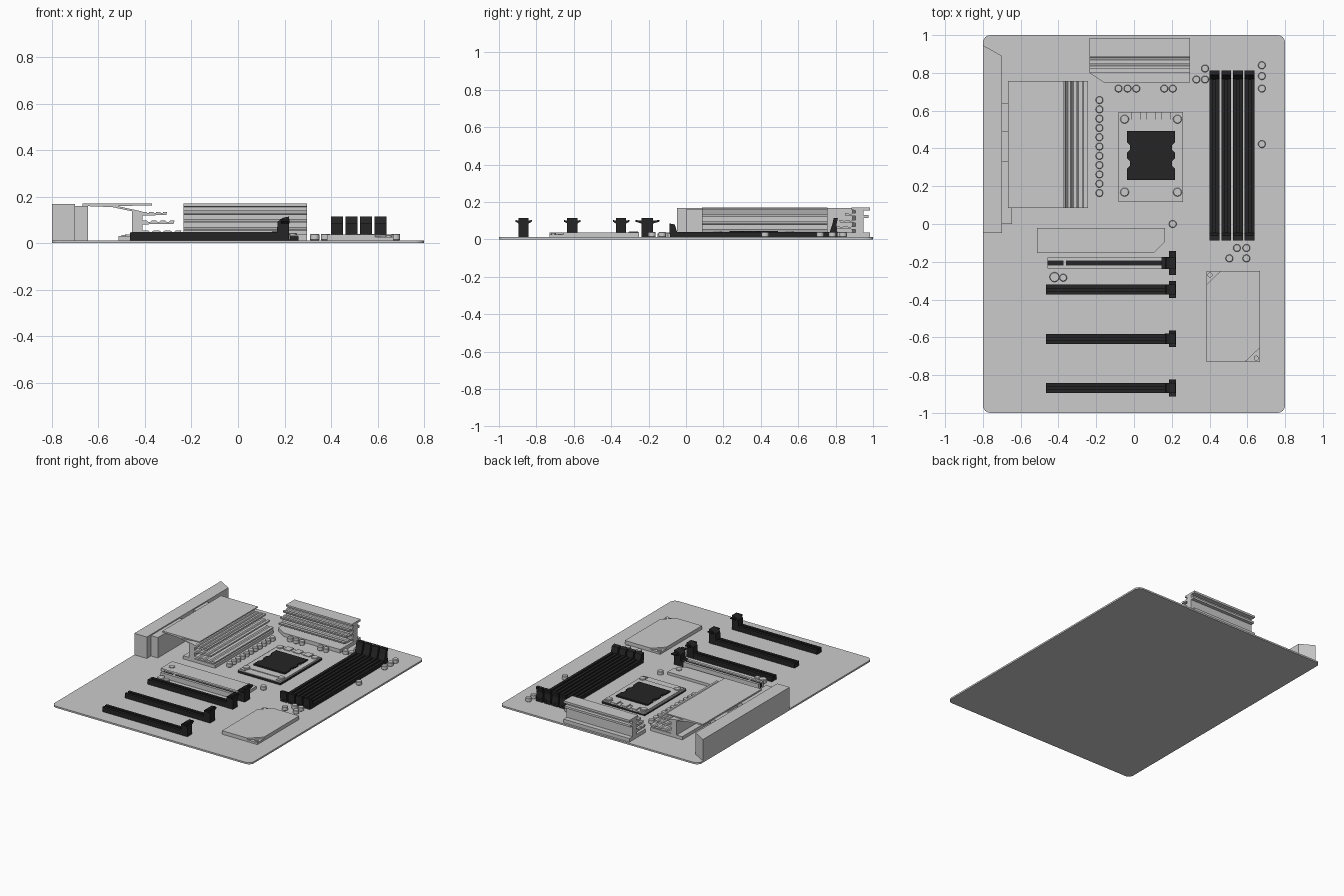
import bpy, bmesh, math

if "Cube" in bpy.data.objects:
    bpy.data.objects.remove(bpy.data.objects["Cube"])

dark = bpy.data.materials.new("dark_plastic")
dark.diffuse_color = (0.018, 0.018, 0.018, 1)
dark.use_nodes = True
dark.node_tree.nodes["Principled BSDF"].inputs["Base Color"].default_value = dark.diffuse_color
TOP = 0.012  # upper surface of the board


def finish(name, bm, mat=None):
    bmesh.ops.recalc_face_normals(bm, faces=bm.faces)
    me = bpy.data.meshes.new(name)
    bm.to_mesh(me)
    bm.free()
    ob = bpy.data.objects.new(name, me)
    bpy.context.collection.objects.link(ob)
    if mat:
        me.materials.append(mat)
    return ob


def prism(name, pts, a, b, axis='z', mat=None):
    """Extrude a 2D outline from a to b along one axis."""
    place = {'x': lambda u, v: (a, u, v), 'y': lambda u, v: (u, a, v), 'z': lambda u, v: (u, v, a)}[axis]
    bm = bmesh.new()
    face = bm.faces.new([bm.verts.new(place(u, v)) for u, v in pts])
    new = bmesh.ops.extrude_face_region(bm, geom=[face])['geom']
    d = [b - a if axis == k else 0 for k in 'xyz']
    bmesh.ops.translate(bm, vec=d, verts=[g for g in new if isinstance(g, bmesh.types.BMVert)])
    return finish(name, bm, mat)


def rect(x0, x1, y0, y1):
    return [(x0, y0), (x1, y0), (x1, y1), (x0, y1)]


def box(name, x0, x1, y0, y1, z0, z1, mat=None):
    return prism(name, rect(x0, x1, y0, y1), z0, z1, 'z', mat)


def disc(name, x, y, r, z0, z1, bevel=0.0, n=20):
    pts = [(x + r * math.cos(2 * math.pi * i / n), y + r * math.sin(2 * math.pi * i / n)) for i in range(n)]
    ob = prism(name, pts, z0, z1)
    if bevel:
        m = ob.modifiers.new("rim", 'BEVEL')
        m.width = bevel
        m.limit_method = 'ANGLE'
    bpy.context.view_layer.objects.active = ob
    ob.select_set(True)
    bpy.ops.object.shade_smooth_by_angle(angle=math.radians(40))
    ob.select_set(False)
    return ob


# Board with rounded corners
r = 0.04
outline = []
for k, (sx, sy) in enumerate([(1, 1), (-1, 1), (-1, -1), (1, -1)]):
    for i in range(7):
        t = math.radians(90 * k + 15 * i)
        outline.append((sx * (0.8 - r) + r * math.cos(t), sy * (1 - r) + r * math.sin(t)))
prism("board", outline, 0, TOP)

# Rear port shroud and the blocks joining it to the heatsink
prism("port_shroud", [(-0.8, -0.048), (-0.7, -0.048), (-0.7, 0.89), (-0.8, 0.947)], TOP, 0.168)
box("port_shroud_step", -0.7, -0.645, 0, 0.33, TOP, 0.16)
box("port_shroud_bridge", -0.7, -0.645, 0.49, 0.64, TOP, 0.16)


def fin(root, tip, z, teeth=3):
    """Fin outline points, top edge notched, running root -> tip -> root."""
    pts = [(root, z)]
    step = (tip - root) / (teeth * 2 + 1)
    for i in range(teeth):
        u = root + step * (2 * i + 1)
        pts += [(u, z), (u + step * 0.3, z - 0.006), (u + step * 0.7, z - 0.006), (u + step, z)]
    return pts + [(tip, z), (tip - step * 0.2, z - 0.014), (root, z - 0.016)]


# Side heatsink: overhanging plate, slanted neck and stacked fins
side = [(-0.667, 0.16), (-0.667, 0.17), (-0.37, 0.17), (-0.37, 0.162), (-0.52, 0.16), (-0.41, 0.136)]
side += fin(-0.41, -0.305, 0.135) + fin(-0.41, -0.273, 0.097) + fin(-0.41, -0.243, 0.055)
side += [(-0.41, TOP), (-0.455, TOP), (-0.455, 0.137), (-0.54, 0.155)]
prism("side_heatsink", side, 0.085, 0.757, 'y')
box("side_heatsink_base", -0.5, -0.243, 0.085, 0.757, TOP, 0.035)

# Upper heatsink: web with fins on both sides, over a chamfered base
upper = [(0.985, 0.17), (0.885, 0.17), (0.885, 0.158), (0.905, 0.155)]
upper += fin(0.905, 0.85, 0.14, 1) + fin(0.905, 0.82, 0.105, 2) + fin(0.905, 0.8, 0.07, 2)
upper += [(0.905, 0.03), (0.95, 0.03), (0.95, 0.115), (0.975, 0.115), (0.975, 0.13), (0.95, 0.13),
          (0.95, 0.155), (0.985, 0.155)]
prism("upper_heatsink", upper, -0.235, 0.296, 'x')
prism("upper_heatsink_base", [(-0.235, 0.985), (-0.235, 0.8), (-0.16, 0.75), (0.296, 0.75), (0.296, 0.985)],
      TOP, 0.038)

# Processor socket: dark base, retention frame, tabs, screws and notched lid
box("socket_base", -0.083, 0.26, 0.116, 0.593, TOP, 0.028, dark)
cx, cy = 0.09, 0.362
for s in (-1, 1):
    box("socket_frame_side", *sorted((cx + s * 0.165, cx + s * 0.125)), 0.13, 0.58, 0.028, 0.036)
    box("socket_frame_end", cx - 0.125, cx + 0.125, *sorted((cy + s * 0.135, cy + s * 0.19)), 0.028, 0.036)
    for t in (-1, 1):
        disc("socket_screw", cx + s * 0.14, cy + t * 0.193, 0.023, 0.028, 0.044, 0.003)
for x in (0.01, 0.09, 0.17):
    box("socket_tab", x - 0.024, x + 0.024, 0.54, 0.592, 0.028, 0.04)
box("socket_rim", -0.083, 0.26, 0.116, 0.593, 0.024, 0.031)
half = [(0.127, -0.13), (0.127, -0.07), (0.112, -0.055), (0.112, -0.03), (0.127, -0.015),
        (0.127, 0.015), (0.112, 0.03), (0.112, 0.055), (0.127, 0.07), (0.127, 0.13)]
prism("processor_lid", [(cx + u, cy + v) for u, v in half] + [(cx - u, cy + v) for u, v in reversed(half)],
      0.028, 0.044, 'z', dark)


def channel(c, hw, top, depth):
    """Slot cross-section: block with a groove along its top."""
    g = hw * 0.25
    return [(c - hw, TOP), (c + hw, TOP), (c + hw, top), (c + g, top), (c + g, top - depth),
            (c - g, top - depth), (c - g, top), (c - hw, top)]


# Four memory slots with a tall latch at the back and a short stop in front
for i in range(4):
    x = 0.426 + 0.062 * i
    prism("memory_slot", channel(x, 0.026, 0.04, 0.015), -0.085, 0.81, 'y', dark)
    prism("memory_latch", [(0.765, 0.03), (0.81, 0.03), (0.805, 0.08), (0.812, 0.115), (0.79, 0.115),
                           (0.782, 0.08)], x - 0.026, x + 0.026, 'x', dark)
    prism("memory_stop", [(-0.088, 0.03), (-0.045, 0.03), (-0.06, 0.08), (-0.088, 0.085)],
          x - 0.026, x + 0.026, 'x', dark)


def slot_latch(y, neck, wing):
    prism("expansion_latch", [(0.165, TOP), (0.22, TOP), (0.22, 0.115), (0.19, 0.108), (0.17, 0.092)],
          y - neck, y + neck, 'y', dark)
    prism("expansion_latch_wings", [(y - neck, 0.085), (y + neck, 0.085), (y + wing, 0.095), (y + wing, 0.104),
                                    (y + neck, 0.1), (y - neck, 0.1), (y - wing, 0.104), (y - wing, 0.095)],
          0.185, 0.222, 'x', dark)


# Three full expansion slots
for y in (-0.347, -0.608, -0.868):
    prism("expansion_slot", channel(y, 0.026, 0.046, 0.015), -0.465, 0.2, 'x', dark)
    slot_latch(y, 0.027, 0.044)

# Metal-clad expansion slot with a dark core and a key bridge
y = -0.207
for s in (-1, 1):
    box("clad_slot_wall", -0.458, 0.165, *sorted((y + s * 0.01, y + s * 0.029)), TOP, 0.048)
box("clad_slot_core", -0.458, 0.165, y - 0.01, y + 0.01, TOP, 0.04, dark)
box("clad_slot_key", -0.373, -0.36, y - 0.012, y + 0.012, TOP, 0.047)
box("clad_slot_end", 0.145, 0.2, y - 0.031, y + 0.031, TOP, 0.05, dark)
slot_latch(y, 0.03, 0.064)

# Storage drive cover with two screws
prism("drive_cover", [(-0.513, -0.153), (0.106, -0.153), (0.164, -0.095), (0.164, -0.022), (-0.513, -0.022)],
      TOP, 0.032)
for x in (-0.465, 0.122):
    disc("drive_cover_screw", x, -0.094, 0.02, 0.03, 0.037)

# Chipset cover: low plate with a cut-corner cover above it
box("chipset_plate", 0.383, 0.667, -0.73, -0.25, TOP, 0.026)
prism("chipset_cover", [(0.383, -0.73), (0.588, -0.73), (0.667, -0.655), (0.667, -0.25), (0.457, -0.25),
                        (0.383, -0.322)], 0.026, 0.038)
for x, yy in ((0.402, -0.27), (0.647, -0.71)):
    disc("chipset_screw", x, yy, 0.013, 0.026, 0.034)

# Capacitors: a column beside the socket plus scattered ones
spots = [(-0.183, 0.656 - 0.0492 * i) for i in range(11)]
spots += [(x, 0.717) for x in (-0.082, -0.034, 0.012, 0.16, 0.205)]
spots += [(0.677, v) for v in (0.84, 0.783, 0.717, 0.423)]
spots += [(0.376, 0.823), (0.33, 0.765), (0.376, 0.765), (0.205, 0), (0.545, -0.127), (0.595, -0.127),
          (0.505, -0.182), (0.595, -0.182), (-0.375, -0.284)]
for x, v in spots:
    disc("capacitor", x, v, 0.02, TOP, 0.04, 0.003)
disc("large_capacitor", -0.421, -0.281, 0.026, TOP, 0.042, 0.003)
